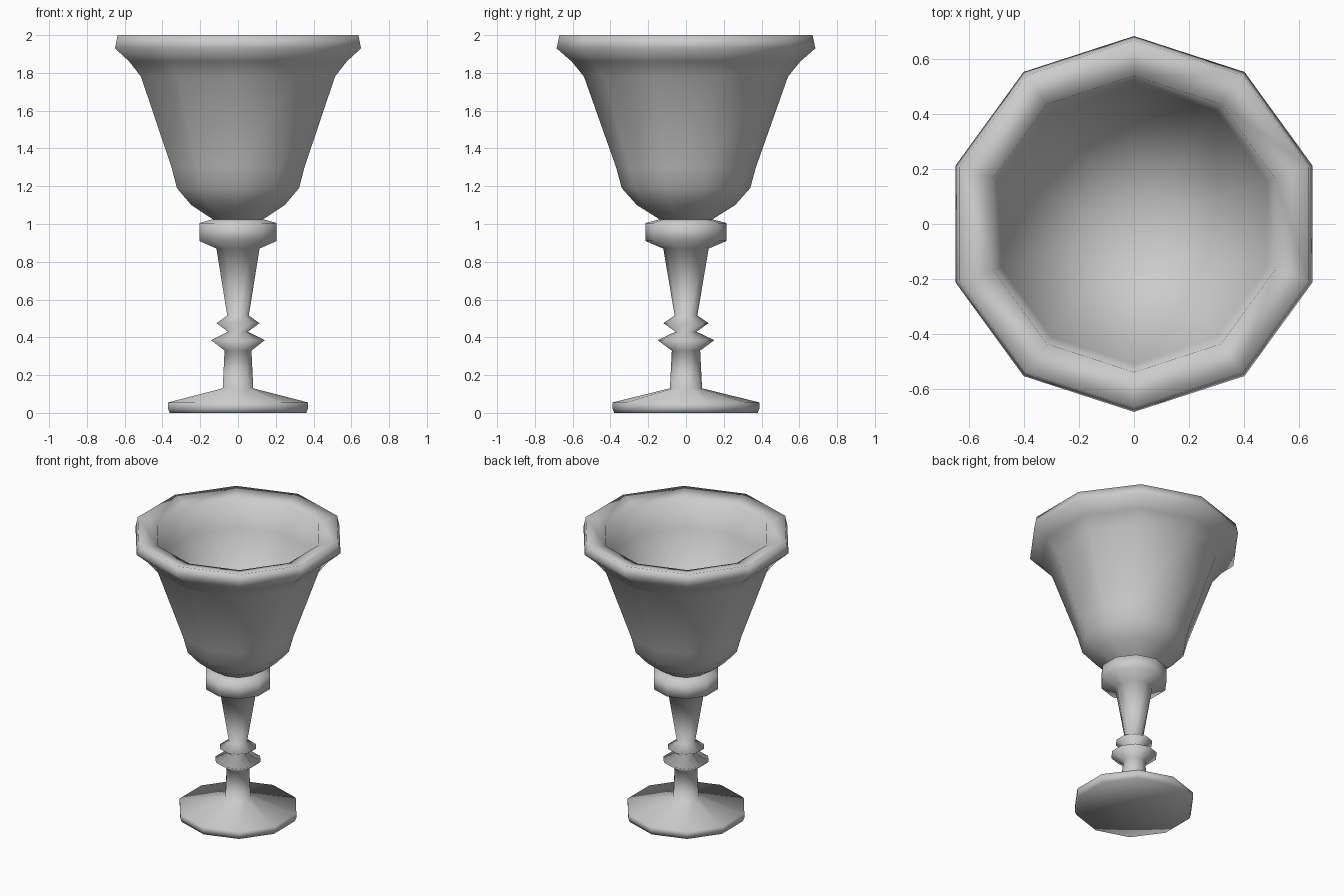
import bpy, bmesh
from math import sin, cos, pi, radians

if "Cube" in bpy.data.objects:
    bpy.data.objects.remove(bpy.data.objects["Cube"])

SIDES = 10


def lathe(name, profile):
    """Spin an (radius, z) profile into a ten-sided part; radius 0 makes a pole."""
    bm = bmesh.new()
    rings = []
    for r, z in profile:
        if r == 0:
            rings.append([bm.verts.new((0, 0, z))] * SIDES)
        else:
            rings.append([bm.verts.new((r * cos(pi / 2 + 2 * pi * i / SIDES),
                                        r * sin(pi / 2 + 2 * pi * i / SIDES), z))
                          for i in range(SIDES)])
    for a, b in zip(rings, rings[1:]):
        for i in range(SIDES):
            j = (i + 1) % SIDES
            bm.faces.new(dict.fromkeys((a[i], a[j], b[j], b[i])))
    bmesh.ops.recalc_face_normals(bm, faces=bm.faces)
    mesh = bpy.data.meshes.new(name)
    bm.to_mesh(mesh)
    bm.free()
    obj = bpy.data.objects.new(name, mesh)
    bpy.context.collection.objects.link(obj)
    bpy.ops.object.select_all(action='DESELECT')
    obj.select_set(True)
    bpy.context.view_layer.objects.active = obj
    bpy.ops.object.shade_smooth_by_angle(angle=radians(140))
    return obj


# Foot and stem with two beads and the collar under the bowl
lathe("foot_and_stem", [
    (0, 0), (0.38, 0), (0.39, 0.025), (0.39, 0.055), (0.085, 0.13), (0.075, 0.33),
    (0.15, 0.385), (0.055, 0.43), (0.12, 0.475), (0.06, 0.515),
    (0.12, 0.87), (0.215, 0.91), (0.215, 1.005), (0.14, 1.025)])

# Hollow bowl: outer wall, flared rim with a broad lip, inner wall
lathe("bowl", [
    (0.14, 1.025), (0.26, 1.10), (0.34, 1.19), (0.37, 1.30),
    (0.54, 1.78), (0.605, 1.86), (0.685, 1.93), (0.67, 2.0),
    (0.54, 1.97), (0.51, 1.78), (0, 1.08)])
